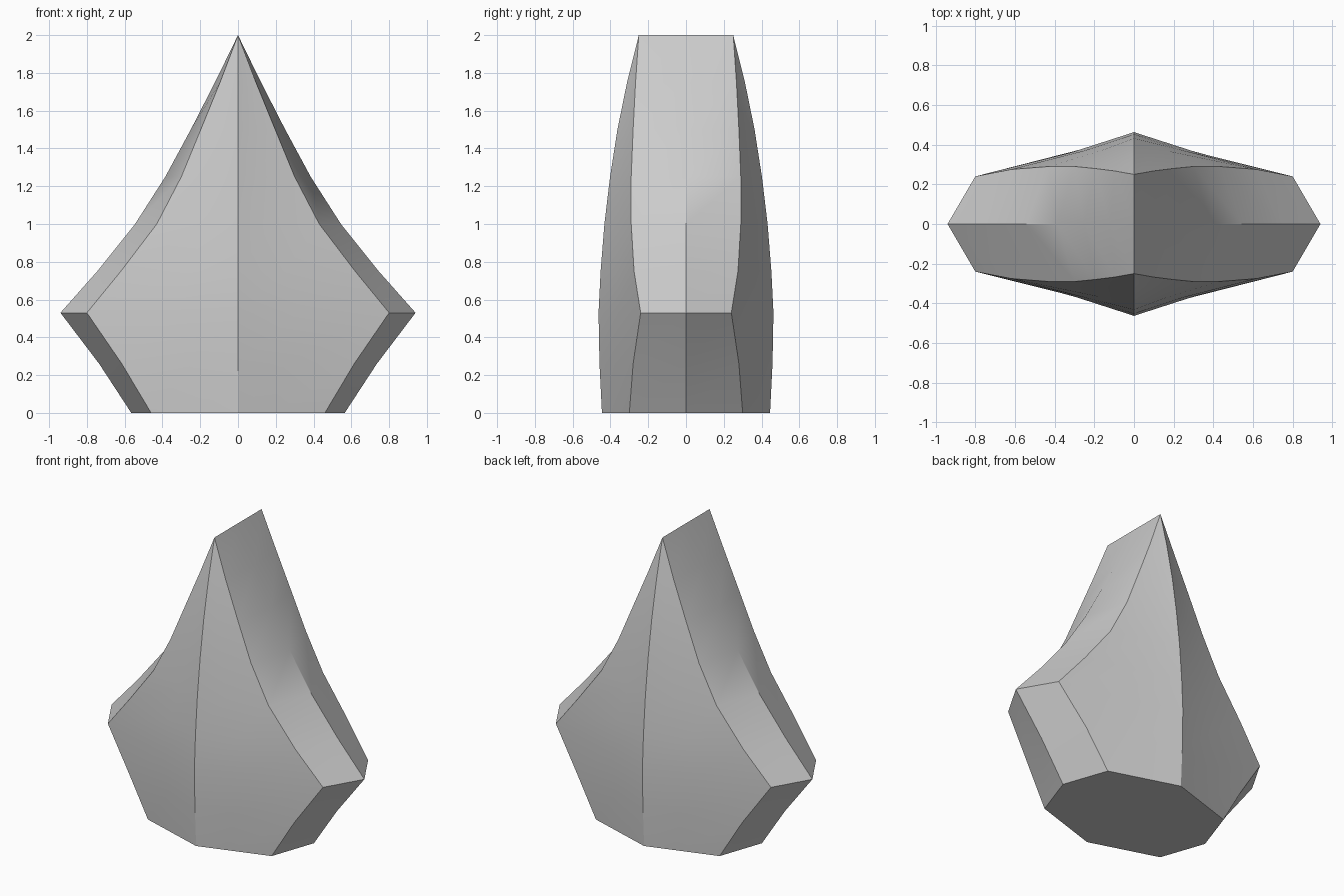
import bpy
import bmesh
from math import radians

cube = bpy.data.objects.get("Cube")
if cube:
    bpy.data.objects.remove(cube, do_unlink=True)

# Grey stone
stone = bpy.data.materials.new("grey_stone")
stone.use_nodes = True
grey = (0.6, 0.6, 0.6, 1)
stone.diffuse_color = grey
stone.node_tree.nodes["Principled BSDF"].inputs["Base Color"].default_value = grey

# Profile rings: height, outer ridge x, bevel corner x, bevel corner y, middle ridge y
rings = [
    (0.0, 0.565, 0.46, 0.30, 0.445),
    (0.26, 0.735, 0.615, 0.28, 0.458),
    (0.53, 0.94, 0.80, 0.24, 0.463),
    (0.75, 0.745, 0.62, 0.275, 0.452),
    (1.0, 0.545, 0.43, 0.29, 0.432),
    (1.25, 0.385, 0.30, 0.29, 0.402),
    (1.5, 0.25, 0.197, 0.28, 0.363),
    (1.75, 0.122, 0.095, 0.267, 0.312),
    (2.0, 0.0, 0.0, 0.25, 0.25),
]


def section(z, outer, cx, cy, ridge):
    """One horizontal outline, with a slight hollow in each broad face."""
    sag = 0.014 * min(1, z / 0.53) * cx / 0.8
    mx, my = cx * 0.4, ridge + (cy - ridge) * 0.4 - sag
    quarter = [(outer, 0), (cx, cy), (mx, my), (0, ridge)]
    half = quarter + [(-x, y) for x, y in reversed(quarter[:-1])]
    return half + [(x, -y) for x, y in reversed(half[1:-1])]


# Pointed faceted body, lofted through the rings
bm = bmesh.new()
loops = [[bm.verts.new((x, y, r[0])) for x, y in section(*r)] for r in rings]
for low, high in zip(loops, loops[1:]):
    for i in range(len(low)):
        j = (i + 1) % len(low)
        bm.faces.new((low[i], low[j], high[j], high[i]))
bm.faces.new(list(reversed(loops[0])))

# Close the top loop into a narrow chisel edge
bmesh.ops.remove_doubles(bm, verts=bm.verts[:], dist=0.0005)
bmesh.ops.recalc_face_normals(bm, faces=bm.faces[:])
mesh = bpy.data.meshes.new("faceted_body")
bm.to_mesh(mesh)
bm.free()
mesh.materials.append(stone)

body = bpy.data.objects.new("faceted_body", mesh)
bpy.context.collection.objects.link(body)
bpy.ops.object.select_all(action="DESELECT")
body.select_set(True)
bpy.context.view_layer.objects.active = body
bpy.ops.object.shade_smooth_by_angle(angle=radians(30))
